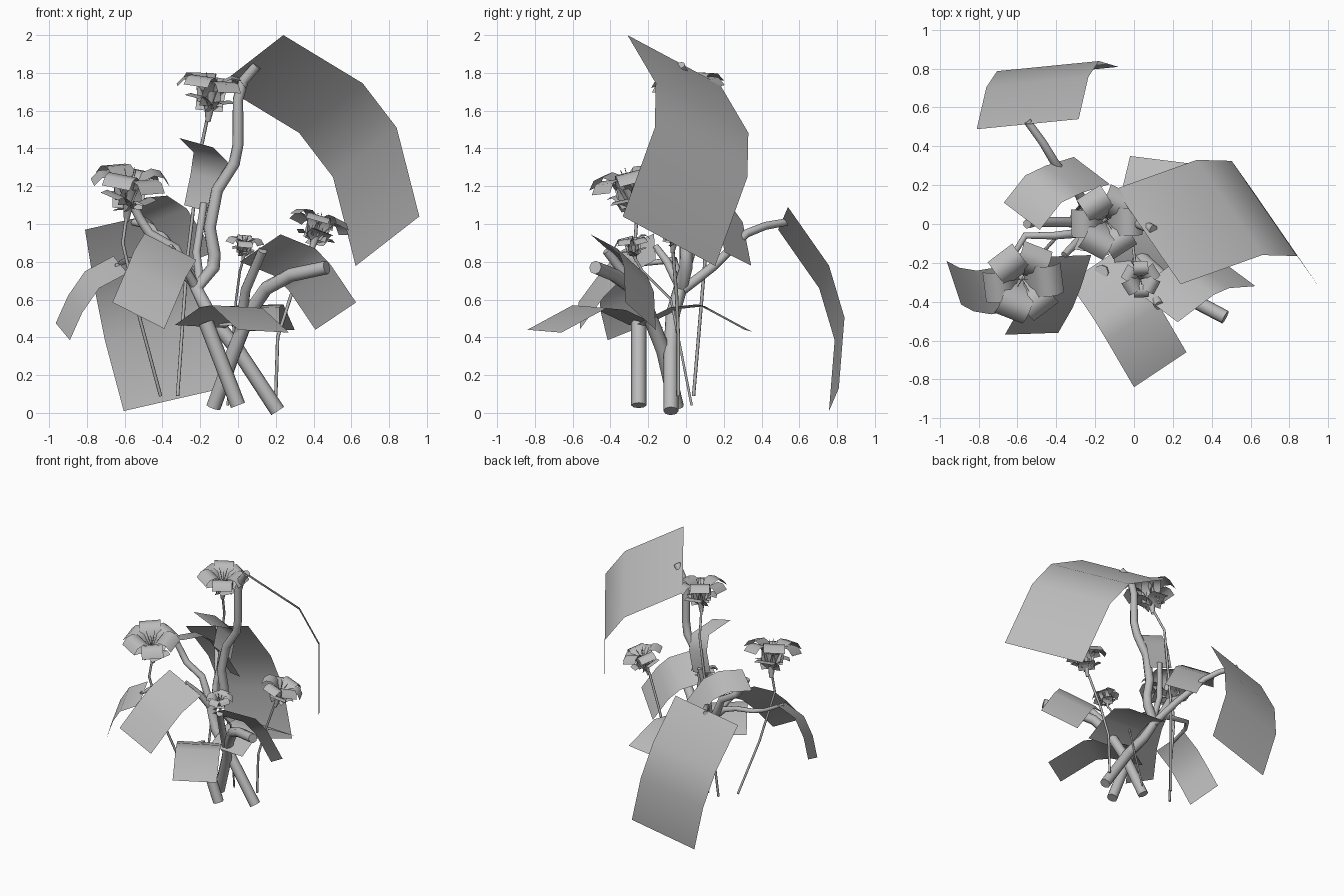
import bpy
import math
from mathutils import Vector, Matrix

# Remove the default cube only
cube = bpy.data.objects.get("Cube")
if cube:
    bpy.data.objects.remove(cube, do_unlink=True)

# One plain grey for the whole plant
grey = bpy.data.materials.new("soft_grey")
grey.use_nodes = True
shade = (0.5, 0.5, 0.5, 1.0)
grey.diffuse_color = shade
grey.node_tree.nodes["Principled BSDF"].inputs["Base Color"].default_value = shade


def add_mesh(name, verts, faces):
    """Make a smooth mesh object from vertices and faces."""
    mesh = bpy.data.meshes.new(name)
    mesh.from_pydata([tuple(v) for v in verts], [], faces)
    mesh.materials.append(grey)
    mesh.polygons.foreach_set("use_smooth", [True] * len(mesh.polygons))
    mesh.update()
    obj = bpy.data.objects.new(name, mesh)
    bpy.context.collection.objects.link(obj)


def strip(path, width):
    """Sweep a path sideways by a width vector into a row of quads."""
    verts = []
    for point in path:
        verts += [Vector(point), Vector(point) + Vector(width)]
    faces = [(i, i + 1, i + 3, i + 2) for i in range(0, len(verts) - 2, 2)]
    return verts, faces


def leaf(name, width, *path):
    """A bent sheet: one long edge, plus the vector across to the other."""
    add_mesh(name, *strip(path, width))


def stem(name, radius, *path, taper=1.0):
    """A round capped tube along the path, thinning toward its tip."""
    curve = bpy.data.curves.new(name, "CURVE")
    curve.dimensions = "3D"
    curve.bevel_depth = radius
    curve.bevel_resolution = 2
    curve.use_fill_caps = True
    spline = curve.splines.new("POLY")
    spline.points.add(len(path) - 1)
    last = len(path) - 1
    for i, (slot, point) in enumerate(zip(spline.points, path)):
        slot.co = (*point, 1)
        slot.radius = 1 + (taper - 1) * i / last
    curve.materials.append(grey)
    obj = bpy.data.objects.new(name, curve)
    bpy.context.collection.objects.link(obj)
    bpy.ops.object.select_all(action="DESELECT")
    obj.select_set(True)
    bpy.context.view_layer.objects.active = obj
    bpy.ops.object.convert(target="MESH")
    bpy.ops.object.shade_smooth_by_angle(angle=math.radians(50))


# Petal profiles as (distance from axis, height), for a bloom of radius one
OUTER = [(.06, -.55), (.15, -.2), (.32, .07), (.54, .2), (.78, .16), (.96, -.06)]
LOWER = [(.06, -.7), (.2, -.5), (.42, -.36), (.62, -.42)]


def flower(name, center, size, tilt, turn):
    """A funnel with six curling petals, a lower ring and fine stamens."""
    lean = Vector(tilt).normalized().to_track_quat("Z", "Y").to_matrix().to_4x4()
    place = Matrix.Translation(center) @ lean @ Matrix.Scale(size, 4)
    verts, faces = [], []

    def add_ring(count, profile, half, offset):
        for k in range(count):
            spin = Matrix.Rotation(turn + offset + math.tau * k / count, 4, "Z")
            lift = .1 * (k % 2)
            path = [(r, -half, z + lift) for r, z in profile]
            part, quads = strip(path, (0, 2 * half, 0))
            start = len(verts)
            verts.extend(place @ spin @ v for v in part)
            faces.extend(tuple(start + i for i in quad) for quad in quads)

    add_ring(6, OUTER, .38, 0)
    add_ring(3, LOWER, .38, .5)
    # Funnel below the petals
    sides, base = 8, len(verts)
    for radius, height in ((.07, -1), (.15, -.5), (.28, -.12)):
        for k in range(sides):
            a = math.tau * k / sides
            verts.append(place @ Vector((radius * math.cos(a), radius * math.sin(a), height)))
    for row in range(2):
        for k in range(sides):
            low, high = base + row * sides, base + row * sides + sides
            n = (k + 1) % sides
            faces.append((low + k, low + n, high + n, high + k))
    add_mesh(name + "_petals", verts, faces)
    # Stamens fanning out of the middle
    for k in range(3):
        a = turn + math.tau * k / 3
        tip = Vector((.18 * math.cos(a), .18 * math.sin(a), .36))
        stem(name + "_stamen", .002, place @ Vector((0, 0, -.3)), place @ tip)


# Leaves
leaf("canopy_leaf", (-.337, .49, -.262),
     (.24, -.31, 2), (.66, -.16, 1.745), (.84, -.165, 1.51), (.96, -.335, 1.04))
leaf("rear_hanging_leaf", (.525, .052, .12),
     (-.81, .488, .97), (-.76, .705, .66), (-.705, .787, .385), (-.605, .757, .01))
leaf("left_arching_leaf", (-.215, .16, -.145),
     (.225, -.505, .945), (.41, -.365, .87), (.49, -.33, .785), (.625, -.32, .585))
leaf("front_drooping_leaf", (.275, .01, -.14),
     (-.495, -.17, .95), (-.55, -.34, .86), (-.59, -.44, .76), (-.665, -.57, .585))
leaf("right_drooping_leaf", (.075, -.225, -.09),
     (-.66, -.215, .83), (-.81, -.24, .75), (-.9, -.225, .62), (-.965, -.19, .475))
leaf("upright_leaf", (.18, -.03, -.05),
     (-.285, .09, 1.1), (-.25, .09, 1.27), (-.235, .04, 1.38), (-.31, -.13, 1.455))
leaf("rear_right_leaf", (.185, -.14, .07),
     (-.31, .345, .78), (-.455, .3, 1.01), (-.56, .25, 1.08), (-.67, .11, 1.07))
leaf("low_rear_leaf", (.32, -.04, .01),
     (-.1, -.22, .46), (-.1, -.04, .55), (-.08, .1, .565), (-.02, .35, .43))
leaf("low_front_leaf", (.27, .18, -.015),
     (-.335, -.3, .465), (-.2, -.5, .56), (-.14, -.6, .57), (0, -.84, .44))

# Thick canes
stem("main_cane", .04, (.21, -.08, .01), (0, -.08, .33), (-.15, -.07, .52),
     (-.22, -.03, .66), (-.13, 0, .77), (-.125, 0, .84), (-.15, 0, .98),
     (-.11, .01, 1.18), (-.02, .01, 1.32), (0, 0, 1.42), (0, 0, 1.66),
     (.03, 0, 1.76), (.1, -.03, 1.84), taper=.65)
stem("short_cane", .04, (0, -.25, .04), (-.17, -.25, .48))
stem("left_cane", .04, (-.13, -.05, .03), (-.02, -.12, .33), (.06, -.2, .53),
     (.15, -.28, .66), (.28, -.38, .73), (.47, -.48, .77), taper=.9)
stem("left_cane_branch", .03, (.01, -.16, .42), (.04, -.26, .65), (.13, -.42, .86),
     taper=.85)

# Branches leading to leaves
stem("rear_branch", .028, (-.21, -.02, .65), (-.24, .06, .71), (-.28, .15, .78),
     (-.36, .25, .88), (-.41, .32, .95), (-.47, .42, .99), (-.55, .53, 1.01), taper=.7)
stem("rear_right_branch", .03, (-.22, -.03, .66), (-.28, 0, .76), (-.33, .01, .87),
     (-.47, .01, .95), (-.52, .01, 1.03), (-.55, 0, 1.09), taper=.8)
stem("right_branch", .025, (-.23, -.03, .68), (-.31, -.05, .76), (-.41, -.06, .79),
     (-.56, -.06, .81), (-.61, -.14, .8), (-.64, -.33, .78), taper=.5)
stem("front_branch", .025, (-.22, -.03, .66), (-.3, -.1, .8), (-.36, -.16, .88), taper=.7)
stem("upright_branch", .025, (-.2, -.02, .68), (-.22, .03, .85), (-.18, .08, 1.11), taper=.8)

# Flowers on thin stalks
flower("top_flower", (-.14, .01, 1.73), .19, (.1, -.1, 1), .3)
flower("right_flower", (-.57, -.3, 1.22), .21, (.1, -.25, 1), .8)
flower("small_flower", (.035, -.285, .9), .1, (.1, -.2, 1), .1)
flower("left_flower", (.43, -.05, 1), .16, (.3, .15, 1), .5)
stem("top_stalk", .009, (-.32, .04, .09), (-.27, .1, .8), (-.2, .11, 1.38), (-.16, .03, 1.57))
stem("right_stalk", .009, (-.41, -.08, .09), (-.52, -.2, .5), (-.61, -.27, .9), (-.59, -.26, 1.04))
stem("small_stalk", .007, (-.055, .03, .04), (-.01, -.08, .6), (.01, -.23, .75), (.03, -.27, .82))
stem("left_stalk", .009, (.2, -.04, .09), (.21, -.04, .4), (.28, -.05, .62), (.38, -.07, .87))
